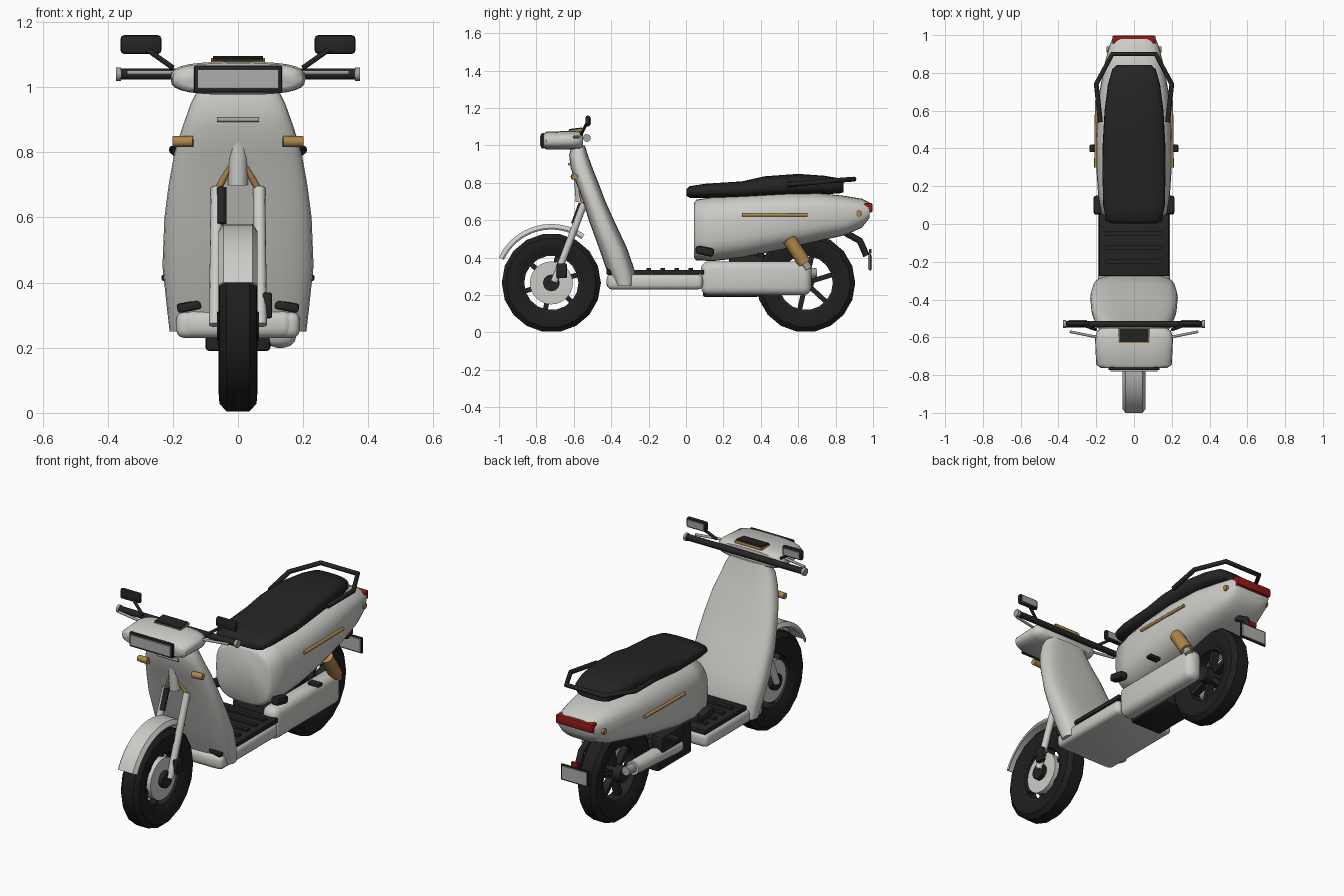
import bpy, bmesh, math
from math import sin, cos, pi, radians
from mathutils import Vector

if "Cube" in bpy.data.objects:
    bpy.data.objects.remove(bpy.data.objects["Cube"], do_unlink=True)


def material(name, r, g, b):
    m = bpy.data.materials.new(name)
    m.use_nodes = True
    m.diffuse_color = (r, g, b, 1)
    m.node_tree.nodes["Principled BSDF"].inputs["Base Color"].default_value = (r, g, b, 1)
    return m


PAINT = material("pale paint", 0.6, 0.6, 0.57)
BLACK = material("black", 0.018, 0.018, 0.018)
RUBBER = material("tyre rubber", 0.013, 0.013, 0.013)
GOLD = material("gold", 0.42, 0.24, 0.07)
RED = material("red lamp", 0.28, 0.01, 0.01)
GREY = material("grey metal", 0.36, 0.36, 0.36)
GLASS = material("lamp glass", 0.42, 0.42, 0.41)


def finish(ob, mat, smooth=True, angle=35):
    ob.data.materials.append(mat)
    bpy.ops.object.select_all(action='DESELECT')
    ob.select_set(True)
    bpy.context.view_layer.objects.active = ob
    if smooth:
        bpy.ops.object.shade_smooth_by_angle(angle=radians(angle))
    return ob


def from_bmesh(name, bm, mat, smooth=True, angle=35):
    bmesh.ops.recalc_face_normals(bm, faces=bm.faces)
    me = bpy.data.meshes.new(name)
    bm.to_mesh(me)
    bm.free()
    ob = bpy.data.objects.new(name, me)
    bpy.context.collection.objects.link(ob)
    return finish(ob, mat, smooth, angle)


def bridge(bm, rings, close_ring, close_loop):
    n, m = len(rings), len(rings[0])
    for i in range(n if close_loop else n - 1):
        a, b = rings[i], rings[(i + 1) % n]
        for j in range(m if close_ring else m - 1):
            k = (j + 1) % m
            bm.faces.new((a[j], a[k], b[k], b[j]))


def loft(name, axis, sections, mat, power=3, n=28):
    """Rounded sections (position, low, high, half width) along y or z."""
    bm = bmesh.new()
    rings = []
    for pos, lo, hi, hw in sections:
        ring = []
        for i in range(n):
            c, s = cos(2 * pi * i / n), sin(2 * pi * i / n)
            x = hw * math.copysign(abs(c) ** (2 / power), c)
            v = (lo + hi) / 2 + (hi - lo) / 2 * math.copysign(abs(s) ** (2 / power), s)
            ring.append(bm.verts.new((x, pos, v) if axis == 'y' else (x, v, pos)))
        rings.append(ring)
    bridge(bm, rings, True, False)
    bm.faces.new(rings[0])
    bm.faces.new(rings[-1])
    return from_bmesh(name, bm, mat, angle=50)


def revolve(name, profile, y, z, mat, n=18, start=0, end=360, angle=35):
    """Turn a (radius, x) profile about an axle running along x."""
    bm = bmesh.new()
    full = end - start == 360
    rings = []
    for i in range(n if full else n + 1):
        t = radians(start + (end - start) * i / n)
        rings.append([bm.verts.new((x, y + r * cos(t), z + r * sin(t))) for r, x in profile])
    bridge(bm, rings, True, full)
    if not full:
        bm.faces.new(rings[0])
        bm.faces.new(rings[-1])
    return from_bmesh(name, bm, mat, angle=angle)


def box(name, centre, size, mat, bevel=0.0, rot=(0, 0, 0), segments=2):
    bm = bmesh.new()
    bmesh.ops.create_cube(bm, size=1)
    bmesh.ops.scale(bm, vec=size, verts=bm.verts)
    if bevel:
        bmesh.ops.bevel(bm, geom=bm.edges[:], offset=bevel, segments=segments,
                        affect='EDGES', profile=0.5)
    ob = from_bmesh(name, bm, mat, smooth=bevel > 0)
    ob.location = centre
    ob.rotation_euler = rot
    return ob


def rod(name, a, b, r, mat, r2=None, n=12):
    a, b = Vector(a), Vector(b)
    bm = bmesh.new()
    bmesh.ops.create_cone(bm, cap_ends=True, segments=n, radius1=r,
                          radius2=r2 or r, depth=(b - a).length)
    ob = from_bmesh(name, bm, mat)
    ob.location = (a + b) / 2
    ob.rotation_euler = (b - a).to_track_quat('Z', 'Y').to_euler()
    return ob


def tube(name, points, r, mat):
    cu = bpy.data.curves.new(name, 'CURVE')
    cu.dimensions = '3D'
    cu.bevel_depth = r
    cu.bevel_resolution = 2
    cu.use_fill_caps = True
    sp = cu.splines.new('POLY')
    sp.points.add(len(points) - 1)
    for p, co in zip(sp.points, points):
        p.co = (*co, 1)
    ob = bpy.data.objects.new(name, cu)
    bpy.context.collection.objects.link(ob)
    finish(ob, mat, False)
    bpy.ops.object.convert(target='MESH')
    return bpy.context.object


# Wheels: tyre, rim, spokes and hub
AXLE = 0.265
half = [(0.157, 0.04), (0.2, 0.06), (0.24, 0.057), (0.265, 0.035)]
tyre = half + [(r, -x) for r, x in reversed(half)]
rim = [(0.145, 0.036), (0.165, 0.042), (0.165, -0.042), (0.145, -0.036)]
for label, y in (("front", -0.72), ("rear", 0.64)):
    revolve(label + "_tyre", tyre, y, AXLE, RUBBER)
    revolve(label + "_rim", rim, y, AXLE, BLACK)
    rod(label + "_hub", (-0.065, y, AXLE), (0.065, y, AXLE), 0.045, BLACK)
    for i in range(6):
        t = i * pi / 3 + 0.3
        box(label + "_spoke", (0, y + 0.09 * cos(t), AXLE + 0.09 * sin(t)),
            (0.04, 0.13, 0.026), BLACK, rot=(t, 0, 0))
rod("front_hub_disc", (-0.04, -0.72, AXLE), (0.04, -0.72, AXLE), 0.115, PAINT, n=24)

# Front mudguard and fork
revolve("front_mudguard", [(0.288, -0.06), (0.31, -0.045), (0.31, 0.045), (0.288, 0.06),
                           (0.28, 0.056), (0.3, 0.04), (0.3, -0.04), (0.28, -0.056)],
        -0.72, 0.27, PAINT, 16, 55, 155)
for s in (1, -1):
    rod("fork_leg", (s * 0.07, -0.705, 0.27), (s * 0.065, -0.545, 0.69), 0.019, PAINT)
    rod("fork_brace", (s * 0.06, -0.55, 0.69), (0, -0.575, 0.8), 0.01, GOLD)
box("brake_caliper", (0.09, -0.665, 0.33), (0.03, 0.055, 0.08), BLACK, 0.008)
rod("fork_spring", (-0.05, -0.6, 0.58), (-0.05, -0.56, 0.69), 0.015, BLACK)
rod("steering_column", (0, -0.56, 0.7), (0, -0.58, 0.99), 0.03, PAINT)

# Leg shield
loft("leg_shield", 'z', [(0.25, -0.385, -0.27, 0.21), (0.32, -0.42, -0.27, 0.218),
                         (0.45, -0.465, -0.315, 0.232), (0.6, -0.52, -0.385, 0.226),
                         (0.7, -0.55, -0.43, 0.213), (0.8, -0.588, -0.468, 0.195),
                         (0.88, -0.617, -0.5, 0.17), (0.95, -0.625, -0.525, 0.145),
                         (1.0, -0.61, -0.54, 0.12)], PAINT)
rod("shield_trim", (-0.065, -0.625, 0.9), (0.065, -0.625, 0.9), 0.007, GREY)

# Floor with ribbed mat
box("floor", (0, -0.165, 0.27), (0.38, 0.51, 0.08), PAINT, 0.025, segments=3)
box("floor_front", (0, -0.39, 0.272), (0.34, 0.07, 0.085), PAINT, 0.03, segments=3)
box("floor_mat", (0, -0.09, 0.322), (0.37, 0.37, 0.026), BLACK, 0.005)
for i in range(4):
    box("mat_rib", (0, -0.2 + 0.075 * i, 0.339), (0.3, 0.025, 0.014), BLACK)

# Rear body and seat
loft("rear_body", 'y', [(0.042, 0.4, 0.69, 0.155), (0.055, 0.385, 0.71, 0.175),
                        (0.15, 0.382, 0.725, 0.19), (0.3, 0.4, 0.74, 0.2),
                        (0.5, 0.44, 0.75, 0.2), (0.7, 0.487, 0.747, 0.183),
                        (0.85, 0.52, 0.73, 0.155), (0.94, 0.56, 0.715, 0.132),
                        (0.98, 0.61, 0.695, 0.115)], PAINT)
loft("seat", 'y', [(0.003, 0.73, 0.765, 0.12), (0.02, 0.72, 0.782, 0.148),
                   (0.1, 0.72, 0.795, 0.163), (0.3, 0.72, 0.808, 0.168),
                   (0.42, 0.725, 0.835, 0.166), (0.6, 0.735, 0.848, 0.156),
                   (0.74, 0.74, 0.838, 0.138), (0.82, 0.743, 0.825, 0.115),
                   (0.842, 0.75, 0.805, 0.09)], BLACK)
rail = [(0.178, 0.54, 0.79), (0.2, 0.74, 0.808), (0.115, 0.9, 0.82)]
tube("grab_rail", rail + [(-x, y, z) for x, y, z in reversed(rail)], 0.013, BLACK)

# Drive cover, exhaust side and underside
box("drive_cover", (0.13, 0.375, 0.29), (0.1, 0.59, 0.18), PAINT, 0.04, segments=3)
box("battery_case", (0, 0.24, 0.28), (0.2, 0.3, 0.18), BLACK, 0.012)
rod("motor_tube", (-0.115, 0.25, 0.3), (-0.115, 0.64, 0.315), 0.045, PAINT, 0.038)
rod("motor_tube_end", (-0.115, 0.63, 0.315), (-0.115, 0.7, 0.32), 0.025, GREY)
box("motor_bracket", (-0.12, 0.33, 0.37), (0.07, 0.2, 0.09), BLACK, 0.01)
rod("rear_shock", (0.165, 0.55, 0.5), (0.165, 0.635, 0.37), 0.036, GOLD)
rod("shock_foot", (0.165, 0.63, 0.38), (0.165, 0.655, 0.34), 0.022, GREY)

# Small paired fittings
for s in (1, -1):
    rod("side_stripe", (s * 0.202, 0.3, 0.628), (s * 0.198, 0.65, 0.628), 0.009, GOLD)
    rod("front_indicator", (s * 0.138, -0.6, 0.833), (s * 0.2, -0.595, 0.833), 0.017, GOLD)
    rod("rear_indicator", (s * 0.1, 0.925, 0.636), (s * 0.145, 0.925, 0.636), 0.016, GOLD)
    box("body_peg", (s * 0.19, 0.1, 0.435), (0.05, 0.1, 0.045), BLACK, 0.015,
        rot=(-0.2, 0, 0))
    box("passenger_peg", (s * 0.2, 0.4, 0.415), (0.07, 0.04, 0.02), BLACK, 0.006)
    box("floor_cap", (s * 0.15, -0.41, 0.327), (0.075, 0.03, 0.028), BLACK, 0.008,
        rot=(0, s * 0.2, 0))

    # Handlebar side: grip, lever and mirror
    rod("handlebar", (0, -0.53, 1.04), (s * 0.365, -0.53, 1.04), 0.017, BLACK)
    rod("bar_end", (s * 0.36, -0.53, 1.04), (s * 0.375, -0.53, 1.04), 0.021, GREY)
    rod("brake_lever", (s * 0.19, -0.6, 1.045), (s * 0.34, -0.57, 1.045), 0.007, GREY)
    rod("mirror_stem", (s * 0.2, -0.56, 1.06), (s * 0.285, -0.53, 1.12), 0.008, BLACK)
    box("mirror", (s * 0.298, -0.525, 1.131), (0.125, 0.025, 0.058), BLACK, 0.011)
    box("mirror_glass", (s * 0.298, -0.511, 1.131), (0.1, 0.006, 0.038), GREY)

# Headlight housing and display
loft("headlight_housing", 'y', [(-0.762, 0.988, 1.062, 0.175), (-0.745, 0.977, 1.074, 0.2),
                                (-0.6, 0.977, 1.078, 0.207), (-0.565, 0.98, 1.075, 0.195),
                                (-0.55, 0.99, 1.065, 0.17)], PAINT)
box("headlight_frame", (0, -0.766, 1.025), (0.27, 0.016, 0.082), BLACK, 0.005)
box("headlight_lens", (0, -0.777, 1.025), (0.25, 0.009, 0.058), GLASS)
box("display_rim", (0, -0.59, 1.078), (0.165, 0.08, 0.014), GOLD, rot=(0.12, 0, 0))
box("display", (0, -0.59, 1.086), (0.155, 0.07, 0.012), BLACK, rot=(0.12, 0, 0))

# Tail light and number plate
box("tail_light", (0, 0.975, 0.667), (0.23, 0.045, 0.05), RED, 0.008)
tube("plate_bracket", [(0, 0.84, 0.54), (0, 0.93, 0.49), (0, 0.965, 0.41)], 0.018, BLACK)
box("plate_reflector", (0, 0.985, 0.435), (0.04, 0.014, 0.024), RED)
box("plate_frame", (0, 0.985, 0.375), (0.17, 0.008, 0.088), BLACK)
for y in (0.978, 0.991):
    box("plate", (0, y, 0.375), (0.155, 0.008, 0.074), GLASS)
